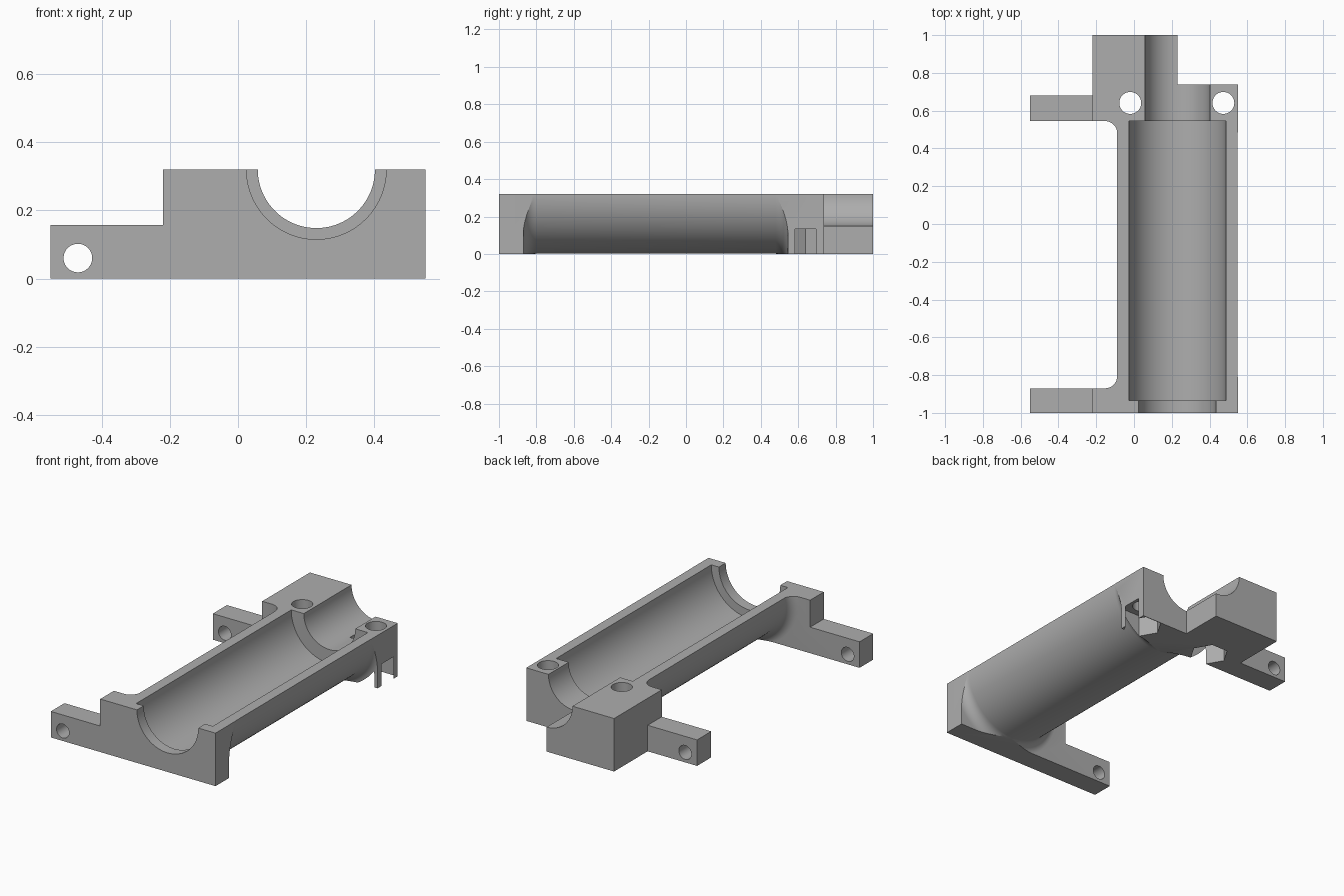
import bpy, bmesh, math
from mathutils import Vector

if "Cube" in bpy.data.objects:
    bpy.data.objects.remove(bpy.data.objects["Cube"])

AX, AZ = 0.23, 0.32        # centre line of the bore, running along y
SEGS = 90


def make(name, bm):
    bmesh.ops.recalc_face_normals(bm, faces=bm.faces)
    me = bpy.data.meshes.new(name)
    bm.to_mesh(me)
    bm.free()
    ob = bpy.data.objects.new(name, me)
    bpy.context.collection.objects.link(ob)
    return ob


def prism(name, pts, axis, lo, hi):
    """Extrude a 2D outline along y (points are x, z) or z (points are x, y)."""
    bm = bmesh.new()
    place = (lambda a, b: (a, lo, b)) if axis == 'y' else (lambda a, b: (a, b, lo))
    step = Vector((0, hi - lo, 0)) if axis == 'y' else Vector((0, 0, hi - lo))
    face = bm.faces.new([bm.verts.new(place(a, b)) for a, b in pts])
    ext = bmesh.ops.extrude_face_region(bm, geom=[face])
    bmesh.ops.translate(bm, vec=step,
                        verts=[v for v in ext['geom'] if isinstance(v, bmesh.types.BMVert)])
    return make(name, bm)


def ngon(cx, cy, r, n):
    return [(cx + r * math.cos(2 * math.pi * k / n),
             cy + r * math.sin(2 * math.pi * k / n)) for k in range(n)]


def box(x0, x1, y0, y1):
    return [(x0, y0), (x1, y0), (x1, y1), (x0, y1)]


def revolve(name, profile):
    """Closed solid of revolution about the bore line; profile is (y, radius)."""
    bm = bmesh.new()
    rings = []
    for y, r in profile:
        ang = [2 * math.pi * (k + 0.5) / SEGS for k in range(SEGS)]
        rings.append([bm.verts.new((AX + r * math.cos(a), y, AZ + r * math.sin(a))) for a in ang])
    for p, q in zip(rings, rings[1:]):
        for k in range(SEGS):
            j = (k + 1) % SEGS
            bm.faces.new((p[k], p[j], q[j], q[k]))
    bm.faces.new(rings[0])
    bm.faces.new(rings[-1])
    return make(name, bm)


def combine(target, other, op):
    m = target.modifiers.new(op, 'BOOLEAN')
    m.operation, m.solver, m.object = op, 'EXACT', other
    bpy.context.view_layer.objects.active = target
    bpy.ops.object.modifier_apply(modifier=m.name)
    bpy.data.objects.remove(other)


# Half-pipe shell flaring into both end plates with a fillet
R, F, Y0, Y1 = 0.319, 0.065, -0.87, 0.545
arc = [math.radians(90 * i / 8) for i in range(9)]
front = [(Y0 + F - F * math.cos(a), R + F - F * math.sin(a)) for a in arc]
rear = [(Y1 - F + F * math.cos(a), R + F - F * math.sin(a)) for a in reversed(arc)]
body = revolve("motor_cradle", [(Y0 - 0.03, R + F)] + front + rear + [(Y1 + 0.05, R + F)])

# Front plate with its lower side arm (oversized, trimmed below)
combine(body, prism("front_plate", [(-0.55, -0.1), (0.65, -0.1), (0.65, 0.45), (-0.22, 0.45),
                                    (-0.22, 0.157), (-0.55, 0.157)], 'y', -1, Y0), 'UNION')
# Stepped rear block and its arm
combine(body, prism("rear_block", [(-0.22, Y1), (0.65, Y1), (0.65, 0.738), (AX, 0.738),
                                   (AX, 1), (-0.22, 1)], 'z', -0.1, 0.45), 'UNION')
combine(body, prism("rear_arm", box(-0.55, -0.18, -0.08, 0.157), 'y', Y1, 0.68), 'UNION')

# Trim to the flat top, bottom and right side
combine(body, prism("trim", box(-0.9, 0.55, -1.3, 1.3), 'z', 0, AZ), 'INTERSECT')

# Stepped bore
combine(body, revolve("bore", [(-1.1, 0.205), (-0.935, 0.205), (-0.935, 0.256),
                               (Y1, 0.256), (Y1, 0.172), (1.1, 0.172)]), 'DIFFERENCE')
# Cross holes through both arms
combine(body, prism("arm_hole", ngon(-0.47, 0.06, 0.042, 40), 'y', -1.2, 1.2), 'DIFFERENCE')
# Screw holes with hexagonal nut pockets underneath
for x in (-0.02, 0.473):
    combine(body, prism("screw_hole", ngon(x, 0.641, 0.058, 40), 'z', -0.2, 0.5), 'DIFFERENCE')
    combine(body, prism("nut_pocket", ngon(x, 0.639, 0.11, 6), 'z', -0.2, 0.132), 'DIFFERENCE')

grey = bpy.data.materials.new("plain_grey")
grey.diffuse_color = (0.42, 0.42, 0.42, 1)
grey.use_nodes = True
grey.node_tree.nodes["Principled BSDF"].inputs["Base Color"].default_value = grey.diffuse_color
body.data.materials.clear()
body.data.materials.append(grey)
for p in body.data.polygons:
    p.material_index = 0

bpy.context.view_layer.objects.active = body
body.select_set(True)
bpy.ops.object.shade_smooth_by_angle(angle=math.radians(25))
